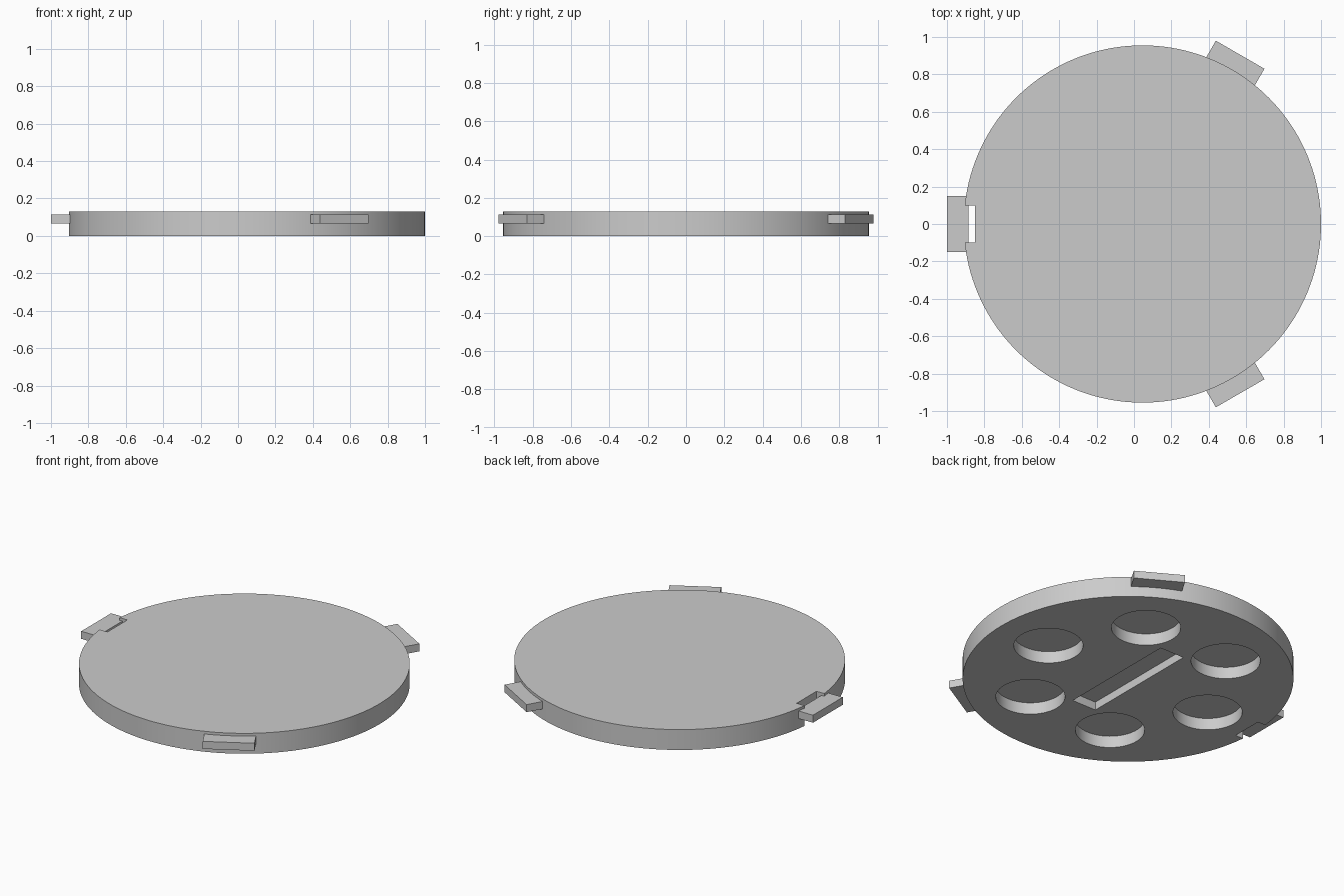
import bpy
import math
from mathutils import Matrix

if "Cube" in bpy.data.objects:
    bpy.data.objects.remove(bpy.data.objects["Cube"])

CENTRE_X = 0.045
RADIUS = 0.955
HEIGHT = 0.13

grey = bpy.data.materials.new("light_grey")
grey.use_nodes = True
grey.diffuse_color = (0.6, 0.6, 0.6, 1)
grey.node_tree.nodes["Principled BSDF"].inputs["Base Color"].default_value = (0.6, 0.6, 0.6, 1)


def cylinder(name, x, y, radius, z0, z1, sides):
    bpy.ops.mesh.primitive_cylinder_add(vertices=sides, radius=radius, depth=z1 - z0,
                                        location=(x, y, (z0 + z1) / 2))
    obj = bpy.context.object
    obj.name = name
    return obj


def block(name, x0, x1, width, z0, z1, angle=0):
    """Box spanning x0..x1 outward from the disc centre, turned about it."""
    bpy.ops.mesh.primitive_cube_add(size=1)
    obj = bpy.context.object
    obj.name = name
    obj.data.transform(Matrix.Translation((CENTRE_X, 0, 0))
                       @ Matrix.Rotation(math.radians(angle), 4, "Z")
                       @ Matrix.Translation(((x0 + x1) / 2, 0, (z0 + z1) / 2))
                       @ Matrix.Diagonal((x1 - x0, width, z1 - z0, 1)))
    return obj


def carve(target, cutter):
    cutter.hide_render = True
    mod = target.modifiers.new("cut", "BOOLEAN")
    mod.operation = "DIFFERENCE"
    mod.solver = "EXACT"
    mod.object = cutter
    bpy.context.view_layer.objects.active = target
    bpy.ops.object.modifier_apply(modifier=mod.name)
    bpy.data.objects.remove(cutter)


# Round lid
lid = cylinder("lid_disc", CENTRE_X, 0, RADIUS, 0, HEIGHT, 160)

# Ring of six round pockets in the underside
for i in range(6):
    a = math.radians(60 * i)
    carve(lid, cylinder("pocket_cutter", CENTRE_X + 0.6 * math.cos(a), 0.6 * math.sin(a),
                        0.2, -0.1, 0.075, 64))

# Grip slot across the middle of the underside
carve(lid, block("slot_cutter", -0.085, 0.085, 0.79, -0.1, 0.052))

# Latch notch through the rim
carve(lid, block("notch_cutter", 0.895, 1.2, 0.2, -0.1, 0.3, 180))

lid.data.materials.clear()
lid.data.materials.append(grey)
bpy.ops.object.select_all(action="DESELECT")
lid.select_set(True)
bpy.context.view_layer.objects.active = lid
bpy.ops.object.shade_smooth_by_angle(angle=math.radians(30))

# Three locking tabs around the rim
for name, angle in (("tab_back", 60), ("tab_notch", 180), ("tab_front", 300)):
    tab = block(name, 0.93, 1.045, 0.3, 0.065, 0.113, angle)
    tab.data.materials.append(grey)
